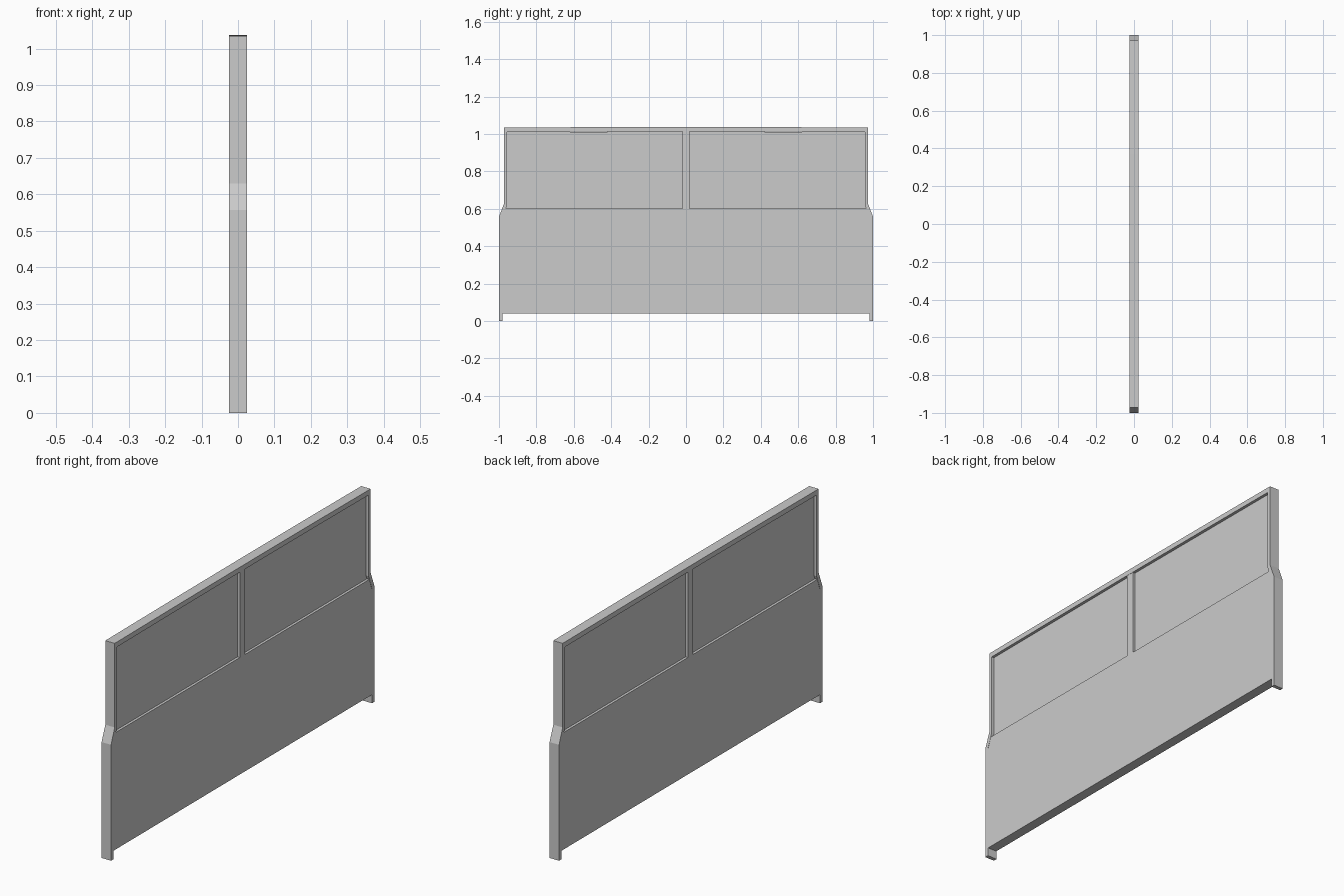
import bpy, bmesh

if "Cube" in bpy.data.objects:
    bpy.data.objects.remove(bpy.data.objects["Cube"])


def prism(name, profile, half):
    """Extrude a (y, z) outline to +-half along x."""
    bm = bmesh.new()
    face = bm.faces.new([bm.verts.new((-half, y, z)) for y, z in profile])
    ext = bmesh.ops.extrude_face_region(bm, geom=[face])
    verts = [g for g in ext["geom"] if isinstance(g, bmesh.types.BMVert)]
    bmesh.ops.translate(bm, verts=verts, vec=(2 * half, 0, 0))
    bmesh.ops.recalc_face_normals(bm, faces=bm.faces[:])
    me = bpy.data.meshes.new(name)
    bm.to_mesh(me)
    bm.free()
    ob = bpy.data.objects.new(name, me)
    bpy.context.collection.objects.link(ob)
    return ob


def mirrored(half_pts):
    """Close a left-side path with its mirror image across y = 0."""
    return half_pts + [(-y, z) for y, z in reversed(half_pts)]


def crown(y0, z0, rise, n=6):
    """Very slight arch from the left corner towards the middle."""
    ys = [y0 * (1 - i / (n + 0.5)) for i in range(n + 1)]
    return [(y, z0 + rise * (1 - (y / y0) ** 2)) for y in ys]


# outer frame: two kinked posts joined by a slim crowned top rail
outer = mirrored([(-1.0, 0.0), (-1.0, 0.557)] + [(-0.972, 0.63)] + crown(-0.972, 1.034, 0.003))
inner = mirrored([(-0.982, 0.0), (-0.982, 0.55)] + [(-0.956, 0.62)] + crown(-0.956, 1.01, 0.003))
prism("frame", outer + inner[::-1], 0.025)

# lower solid panel, following the kink of the posts
prism("lower_panel", mirrored([(-0.982, 0.04), (-0.982, 0.55), (-0.963, 0.602)]), 0.0238)

# centre divider between the upper panels
prism("centre_mullion", mirrored([(-0.02, 0.602), (-0.02, 1.013)]), 0.0238)

# recessed upper panels
for side, s in (("left", -1), ("right", 1)):
    prism("upper_panel_" + side,
          [(s * 0.02, 0.602), (s * 0.963, 0.602), (s * 0.956, 0.62),
           (s * 0.956, 1.01), (s * 0.02, 1.013)], 0.0115)
